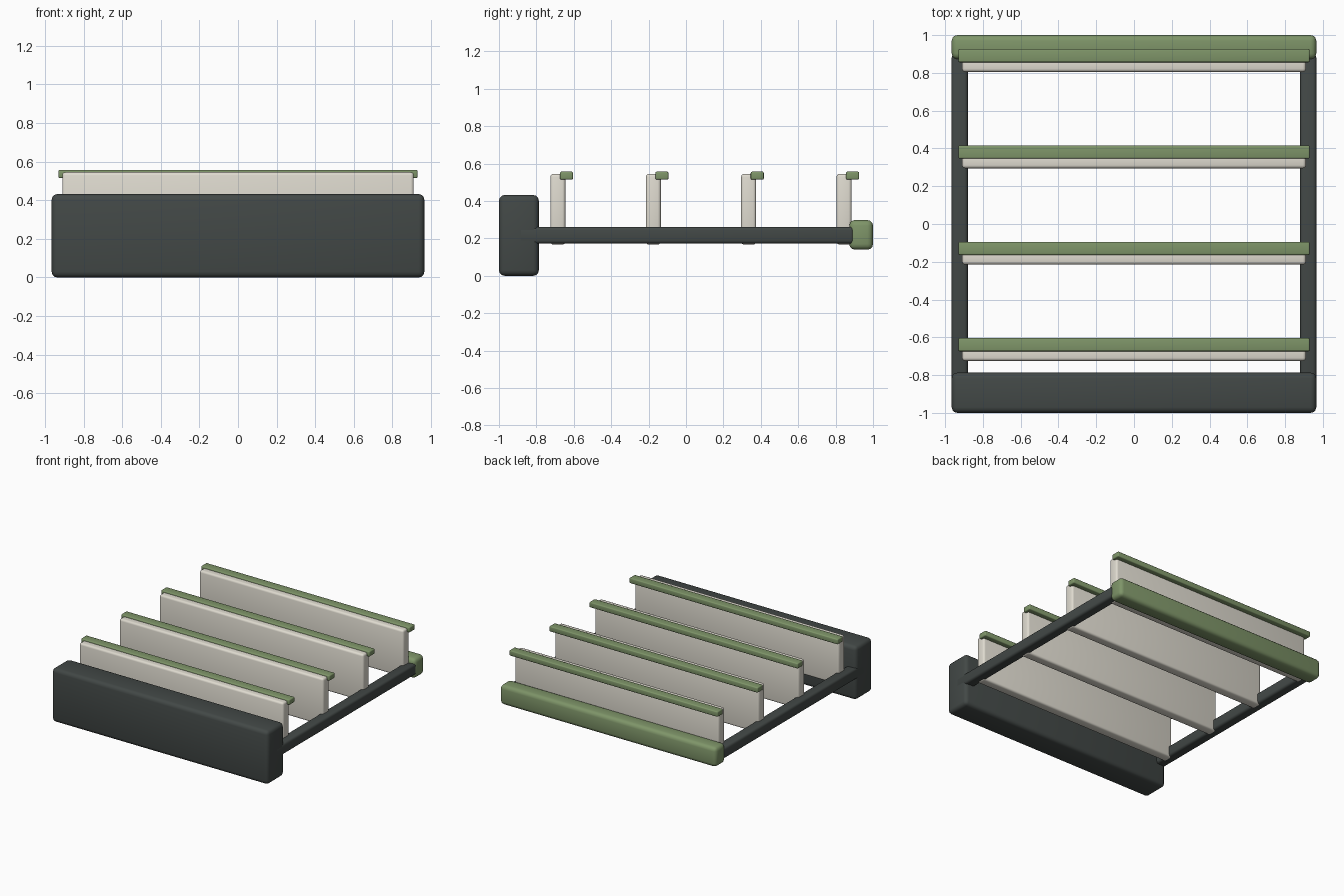
import bpy
import math

if "Cube" in bpy.data.objects:
    bpy.data.objects.remove(bpy.data.objects["Cube"])


def material(name, rgb):
    m = bpy.data.materials.new(name)
    m.diffuse_color = (*rgb, 1)
    m.use_nodes = True
    m.node_tree.nodes["Principled BSDF"].inputs["Base Color"].default_value = m.diffuse_color
    return m


DARK = material("charcoal", (0.055, 0.065, 0.062))
GREEN = material("sage_green", (0.21, 0.30, 0.14))
CREAM = material("cream", (0.74, 0.71, 0.63))


def box(name, x, y, z, bevel, mat):
    """Rounded box from (min, max) ranges on each axis."""
    ranges = (x, y, z)
    bpy.ops.mesh.primitive_cube_add(size=1, location=[(a + b) / 2 for a, b in ranges])
    ob = bpy.context.object
    ob.name = name
    ob.scale = [b - a for a, b in ranges]
    bpy.ops.object.transform_apply(location=False, rotation=False, scale=True)
    mod = ob.modifiers.new("round_edges", "BEVEL")
    mod.width = bevel
    mod.segments = 3
    bpy.ops.object.modifier_apply(modifier=mod.name)
    bpy.ops.object.shade_smooth_by_angle(angle=math.radians(35))
    ob.data.materials.append(mat)
    return ob


# Tall front block and low back bar
box("front_block", (-0.965, 0.965), (-1.0, -0.787), (0, 0.432), 0.03, DARK)
box("back_bar", (-0.965, 0.965), (0.873, 1.0), (0.14, 0.298), 0.03, GREEN)

# Side rails joining front and back
for side, sx in (("left", -1), ("right", 1)):
    x = sorted((sx * 0.88, sx * 0.965))
    box(side + "_rail", x, (-0.90, 0.898), (0.172, 0.262), 0.018, DARK)

# Four upright dividers, each with a lip along its top back edge
for i in range(4):
    y = -0.725 + i * 0.51
    box(f"divider_{i + 1}", (-0.91, 0.91), (y, y + 0.08), (0.167, 0.545), 0.016, CREAM)
    box(f"divider_lip_{i + 1}", (-0.93, 0.93), (y + 0.051, y + 0.121), (0.514, 0.557), 0.008, GREEN)
